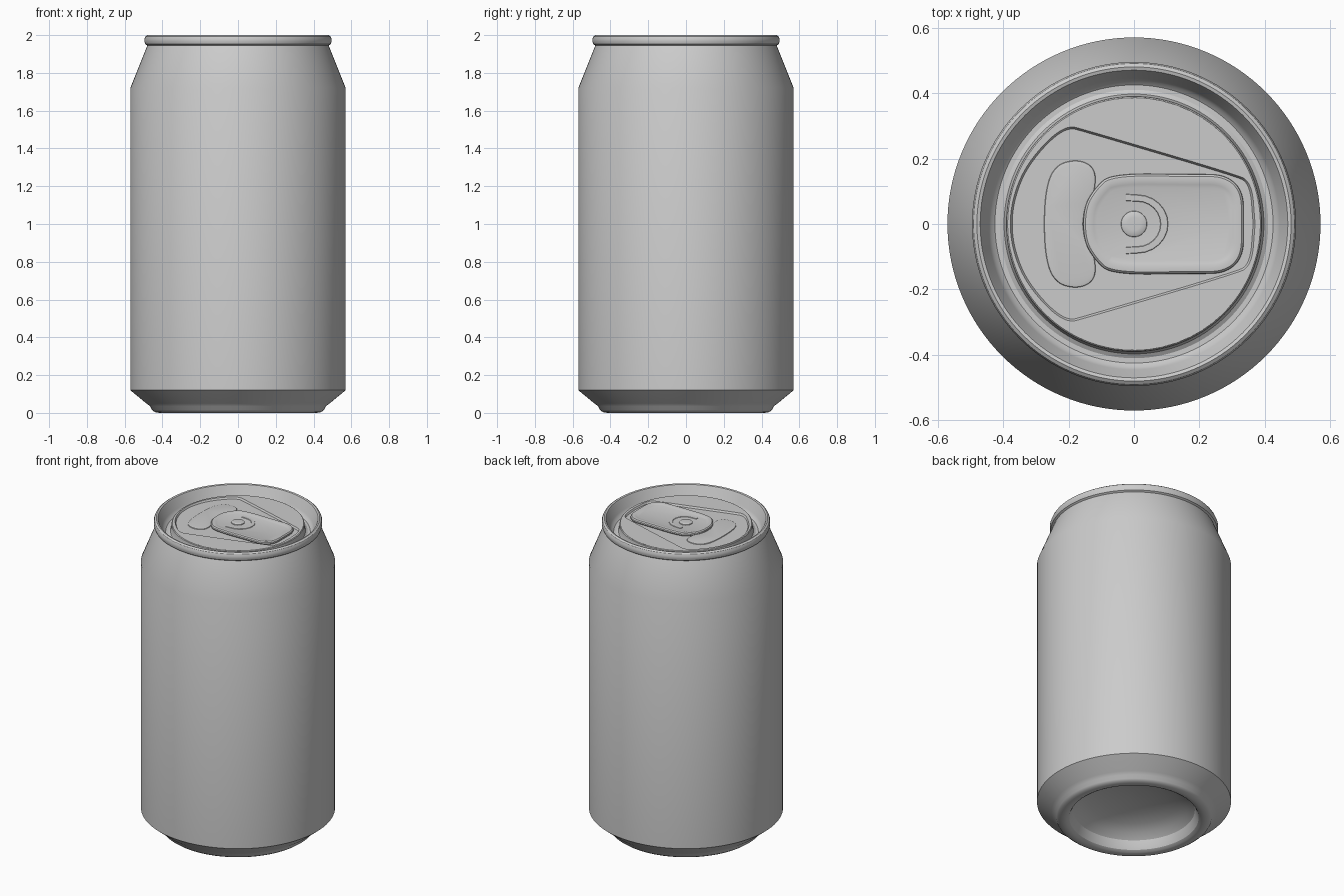
import bpy, bmesh, math
from mathutils import Vector

if "Cube" in bpy.data.objects:
    bpy.data.objects.remove(bpy.data.objects["Cube"])

metal = bpy.data.materials.new("brushed_aluminium")
metal.diffuse_color = (0.6, 0.6, 0.6, 1)
metal.use_nodes = True
metal.node_tree.nodes["Principled BSDF"].inputs["Base Color"].default_value = metal.diffuse_color


def loft(name, loops, cap_start=False, cap_end=True, angle=30):
    """Skin a stack of closed loops that share a point count."""
    bm = bmesh.new()
    rows = [[bm.verts.new(p) for p in loop] for loop in loops]
    n = len(rows[0])
    for a, b in zip(rows, rows[1:]):
        for i in range(n):
            j = (i + 1) % n
            bm.faces.new((a[i], a[j], b[j], b[i]))
    if cap_start:
        bm.faces.new(rows[0][::-1])
    if cap_end:
        bm.faces.new(rows[-1])
    me = bpy.data.meshes.new(name)
    bm.to_mesh(me)
    bm.free()
    ob = bpy.data.objects.new(name, me)
    bpy.context.collection.objects.link(ob)
    me.materials.append(metal)
    bpy.ops.object.select_all(action='DESELECT')
    ob.select_set(True)
    bpy.context.view_layer.objects.active = ob
    bpy.ops.object.shade_smooth_by_angle(angle=math.radians(angle))
    return ob


def circle(r, z, n=128):
    return [(r * math.cos(2 * math.pi * i / n), r * math.sin(2 * math.pi * i / n), z)
            for i in range(n)]


def outline(half, rounds=3, step=0.03):
    """Mirror a half outline across y = 0, round its corners, even out long edges."""
    pts = [Vector(p) for p in half] + [Vector((x, -y)) for x, y in reversed(half)]
    for _ in range(rounds):
        new = []
        for a, b in zip(pts, pts[1:] + pts[:1]):
            new += [a.lerp(b, 0.25), a.lerp(b, 0.75)]
        pts = new
    dense = []
    for a, b in zip(pts, pts[1:] + pts[:1]):
        k = max(1, math.ceil((b - a).length / step))
        dense += [a.lerp(b, i / k) for i in range(k)]
    return dense


def inset(pts, d, z):
    """Offset a counter-clockwise outline inward by d at height z."""
    out = []
    n = len(pts)
    for i in range(n):
        t = (pts[(i + 1) % n] - pts[i - 1]).normalized()
        out.append((pts[i].x - t.y * d, pts[i].y + t.x * d, z))
    return out


# Can shell: domed base, foot, walls, shoulder, rolled rim and countersink
dome = [(0.37 * math.sin(a), 0.03 + 0.13 * math.cos(a))
        for a in [math.radians(d) for d in (3, 15, 30, 45, 60, 75, 90)]]
foot = [(0.38, 0.012), (0.395, 0.003), (0.415, 0), (0.44, 0.004), (0.455, 0.015),
        (0.465, 0.035), (0.485, 0.05)]
side = [(0.57, 0.12), (0.57, 1.72), (0.48, 1.945)]
rim = [(0.491, 1.952), (0.495, 1.965), (0.495, 1.98), (0.49, 1.993), (0.48, 2.0),
       (0.47, 1.997), (0.464, 1.985)]
countersink = [(0.445, 1.935), (0.437, 1.92), (0.425, 1.91), (0.41, 1.91),
               (0.397, 1.918), (0.392, 1.93), (0.39, 1.962), (0.386, 1.966)]
loft("can_body", [circle(r, z) for r, z in dome + foot + side + rim + countersink],
     cap_start=True, cap_end=False, angle=28)

# Lid panel with a shallow teardrop recess
TOP, FLOOR = 1.966, 1.955
tear = outline([(0.37, 0.0), (0.36, 0.13), (0.30, 0.155), (-0.14, 0.285),
                (-0.215, 0.305), (-0.33, 0.185), (-0.378, 0.06)])
edge = [(*(p.normalized() * 0.386), TOP) for p in tear]
loft("lid_panel", [edge, inset(tear, 0, TOP), inset(tear, 0.006, FLOOR)])

# Scored mouth piece
mouth = outline([(-0.155, 0.0), (-0.15, 0.05), (-0.12, 0.09), (-0.115, 0.17),
                 (-0.17, 0.20), (-0.245, 0.18), (-0.275, 0.09)])
loft("mouth_piece", [inset(mouth, 0, FLOOR - 0.001), inset(mouth, 0.002, FLOOR + 0.004),
                     inset(mouth, 0.012, FLOOR + 0.006)])

# Pull tab with rolled edge and a dished middle
tab = outline([(0.335, 0.0), (0.335, 0.10), (0.28, 0.152), (0.18, 0.152),
               (-0.07, 0.155), (-0.12, 0.11), (-0.155, 0.05)])
loft("pull_tab", [inset(tab, d, FLOOR + h) for d, h in
                  ((0.004, 0.0), (0, 0.006), (0.001, 0.014), (0.007, 0.02),
                   (0.02, 0.021), (0.032, 0.018), (0.042, 0.015))], cap_start=True)

# Curved tongue strip around the rivet
DISH = FLOOR + 0.015
arc = [(0.01 + 0.095 * math.cos(a), 0.09 * math.sin(a))
       for a in [math.radians(15 * i) for i in range(-6, 7)]]
arc = [(-0.025, -0.092)] + arc + [(-0.025, 0.092)]
inner = [(0.01 + (x - 0.01) * 0.74 if x > 0.01 else x, y * 0.76) for x, y in arc]
strip = [Vector(p) for p in arc + inner[::-1]]
loft("tab_tongue", [inset(strip, 0, DISH - 0.001), inset(strip, 0.002, DISH + 0.003)])

# Rivet
loft("rivet", [circle(r, DISH + h, 32) for r, h in
               ((0.04, -0.001), (0.039, 0.004), (0.034, 0.007), (0.02, 0.008))])
